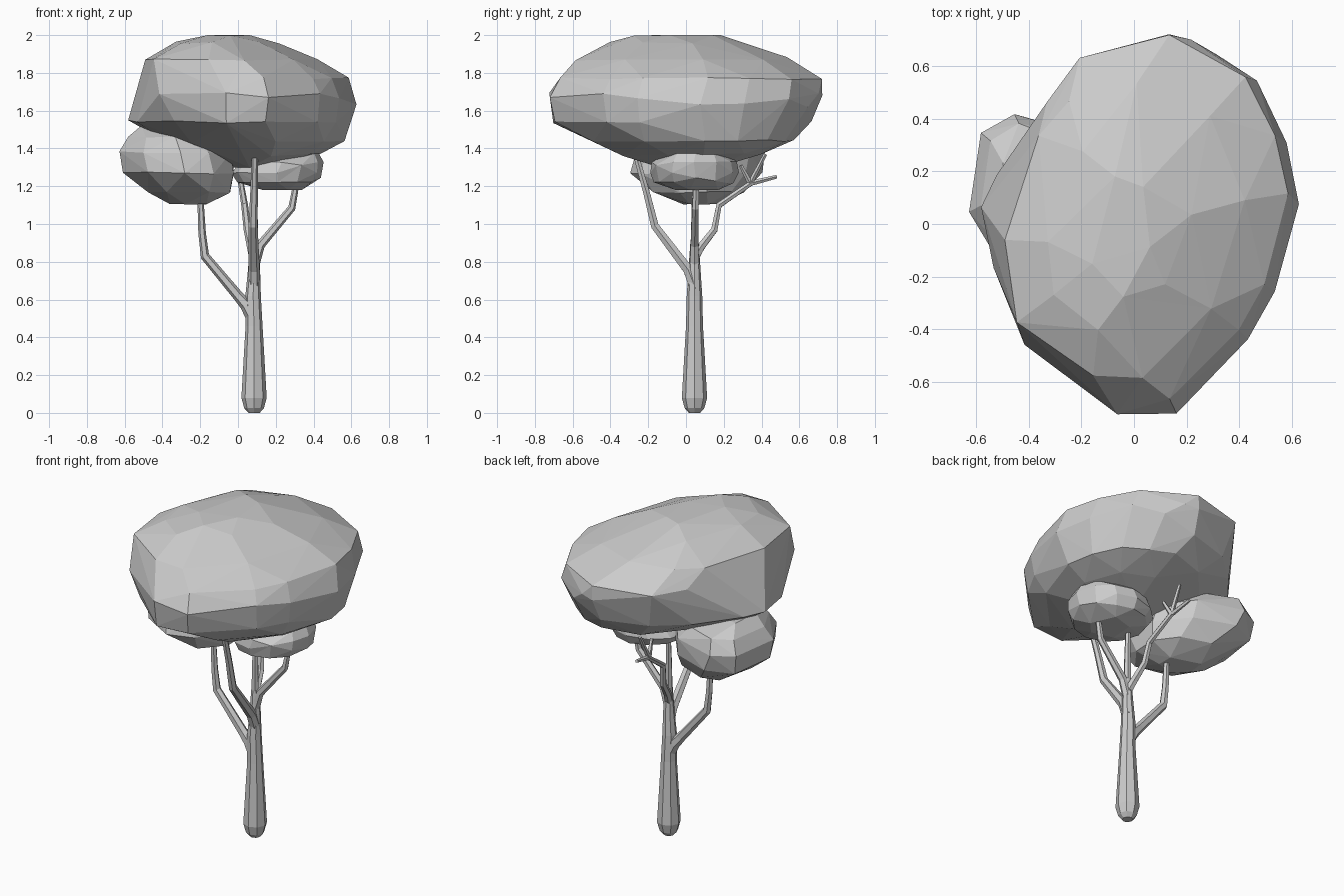
import bpy
import bmesh
import random
from math import sin, cos, pi
from mathutils import Vector

if "Cube" in bpy.data.objects:
    bpy.data.objects.remove(bpy.data.objects["Cube"], do_unlink=True)

# One plain grey for the whole tree
grey = bpy.data.materials.new("plain_grey")
grey.use_nodes = True
color = (0.6, 0.6, 0.6, 1.0)
grey.diffuse_color = color
grey.node_tree.nodes["Principled BSDF"].inputs["Base Color"].default_value = color


def finish(name, bm):
    """Turn a bmesh into a flat shaded, grey object."""
    bmesh.ops.recalc_face_normals(bm, faces=bm.faces)
    mesh = bpy.data.meshes.new(name)
    bm.to_mesh(mesh)
    bm.free()
    mesh.materials.append(grey)
    obj = bpy.data.objects.new(name, mesh)
    bpy.context.collection.objects.link(obj)
    return obj


def fit(value, source, low, high):
    """Map a value from the span of source onto low..high."""
    start, end = min(source), max(source)
    return low + (value - start) / (end - start) * (high - low)


def canopy(name, layers, jitter, keep, seed):
    """Faceted leaf mass: hull of stacked layers (plan outline, z, x range,
    y range), then reduced to coarse facets."""
    rng = random.Random(seed)
    bm = bmesh.new()
    for plan, z, x_min, x_max, y_min, y_max in layers:
        xs, ys = zip(*plan)
        lift = 0 if z in (layers[0][1], layers[-1][1]) else jitter
        for x, y in plan:
            bm.verts.new((fit(x, xs, x_min, x_max) + rng.uniform(-jitter, jitter),
                          fit(y, ys, y_min, y_max) + rng.uniform(-jitter, jitter),
                          z + rng.uniform(-lift, lift)))
    hull = bmesh.ops.convex_hull(bm, input=bm.verts)
    loose = [v for v in set(hull["geom_interior"] + hull["geom_unused"])
             if isinstance(v, bmesh.types.BMVert)]
    bmesh.ops.delete(bm, geom=loose, context="VERTS")
    obj = finish(name, bm)
    coarse = obj.modifiers.new("coarse_facets", "DECIMATE")
    coarse.ratio = keep
    return obj


def limb(name, path, radii, sides=6):
    """Tapered, faceted tube along a bent path."""
    points = [Vector(p) for p in path]
    bm = bmesh.new()
    rings = []
    for i, point in enumerate(points):
        before, after = points[max(i - 1, 0)], points[min(i + 1, len(points) - 1)]
        turn = Vector((0, 0, 1)).rotation_difference((after - before).normalized())
        rings.append([bm.verts.new(point + turn @ Vector(
            (cos(2 * pi * k / sides), sin(2 * pi * k / sides), 0)) * radii[i])
            for k in range(sides)])
    for low, high in zip(rings, rings[1:]):
        for k in range(sides):
            n = (k + 1) % sides
            bm.faces.new((low[k], low[n], high[n], high[k]))
    bm.faces.new(rings[0][::-1])
    bm.faces.new(rings[-1])
    return finish(name, bm)


# Plan outlines of the leaf masses, seen from above
crown = [(0.12, 0.72), (0.22, 0.7), (0.46, 0.55), (0.58, 0.32), (0.62, 0.1),
         (0.53, -0.26), (0.43, -0.43), (0.15, -0.71), (-0.08, -0.71),
         (-0.27, -0.57), (-0.44, -0.45), (-0.5, -0.06), (-0.34, 0.45), (-0.2, 0.62)]
skirt = [(0.12, 0.68), (0.3, 0.62), (0.46, 0.5), (0.56, 0.3), (0.6, 0.08),
         (0.52, -0.24), (0.42, -0.41), (0.14, -0.69), (-0.06, -0.7),
         (-0.3, -0.5), (-0.43, -0.34), (-0.53, -0.16), (-0.58, 0.06),
         (-0.5, 0.24), (-0.34, 0.43), (-0.16, 0.6)]
lobe = [(-0.63, 0.12), (-0.58, 0.34), (-0.48, 0.41), (-0.38, 0.41),
        (-0.18, 0.33), (-0.04, 0.15), (-0.04, -0.05), (-0.15, -0.23),
        (-0.3, -0.28), (-0.5, -0.18), (-0.61, 0.0)]
oval = [(cos(pi * i / 6), sin(pi * i / 6)) for i in range(12)]

# Leaf masses
canopy("main_canopy", [
    (crown, 2.0, -0.16, 0.06, -0.24, 0.18),
    (crown, 1.96, -0.33, 0.2, -0.4, 0.32),
    (crown, 1.87, -0.49, 0.42, -0.58, 0.55),
    (crown, 1.77, -0.49, 0.58, -0.67, 0.72),
    (crown, 1.69, -0.48, 0.61, -0.72, 0.72),
    (skirt, 1.63, -0.56, 0.62, -0.72, 0.7),
    (skirt, 1.54, -0.58, 0.6, -0.7, 0.66),
    (skirt, 1.44, -0.38, 0.56, -0.5, 0.57),
    (skirt, 1.37, -0.18, 0.43, -0.34, 0.4),
    (skirt, 1.3, -0.04, 0.2, -0.14, 0.16)], 0.006, 0.55, 4)

canopy("left_canopy", [
    (lobe, 1.52, -0.52, -0.3, -0.03, 0.24),
    (lobe, 1.46, -0.59, -0.13, -0.19, 0.37),
    (lobe, 1.38, -0.63, -0.04, -0.27, 0.41),
    (lobe, 1.27, -0.61, -0.02, -0.29, 0.4),
    (lobe, 1.17, -0.48, -0.04, -0.19, 0.3),
    (lobe, 1.105, -0.36, -0.16, -0.02, 0.17)], 0.006, 0.65, 2)

canopy("right_canopy", [
    (oval, 1.375, 0.13, 0.43, -0.1, 0.2),
    (oval, 1.33, 0.01, 0.45, -0.18, 0.27),
    (oval, 1.27, -0.035, 0.45, -0.19, 0.28),
    (oval, 1.22, 0.0, 0.42, -0.17, 0.25),
    (oval, 1.18, 0.12, 0.34, -0.06, 0.17)], 0.004, 0.75, 3)

# Trunk with a blunt foot
tx, ty = 0.085, 0.045
limb("trunk", [(tx, ty, 0), (tx, ty, 0.025), (tx, ty, 0.08), (tx, ty, 0.46),
               (0.08, ty, 0.62), (tx, ty, 0.76), (tx, ty, 0.9)],
     [0.03, 0.052, 0.067, 0.045, 0.041, 0.032, 0.022], 8)

# Branches carrying the leaf masses
limb("left_branch", [(0.08, ty, 0.5), (0.045, ty, 0.57), (0.0, ty, 0.62),
                     (-0.175, ty, 0.83), (-0.19, ty, 0.95), (-0.2, ty, 1.16)],
     [0.036, 0.034, 0.028, 0.024, 0.02, 0.016])
limb("front_branch", [(tx, 0.05, 0.66), (tx, 0.01, 0.76), (0.08, -0.165, 0.99),
                      (tx, -0.21, 1.17), (0.09, -0.275, 1.4)],
     [0.034, 0.03, 0.024, 0.02, 0.016])
limb("right_branch", [(tx, ty, 0.78), (0.12, ty, 0.89), (0.285, 0.05, 1.085),
                      (0.31, 0.055, 1.22)],
     [0.028, 0.024, 0.02, 0.016])
limb("middle_branch", [(tx, ty, 0.82), (tx, ty, 1.05), (tx, 0.05, 1.25)],
     [0.024, 0.019, 0.014])
limb("back_branch", [(tx, ty, 0.82), (0.07, 0.08, 0.88), (0.05, 0.15, 0.97),
                     (0.035, 0.175, 1.1), (0.015, 0.35, 1.22)],
     [0.026, 0.023, 0.02, 0.018, 0.015])

# Twigs at the end of the back branch
fork = (0.015, 0.34, 1.215)
for side, tip in (("upper", (0.02, 0.42, 1.37)), ("outer", (0.0, 0.48, 1.25)),
                  ("short", (0.03, 0.29, 1.31))):
    limb(side + "_twig", [fork, tip], [0.015, 0.01], 5)
